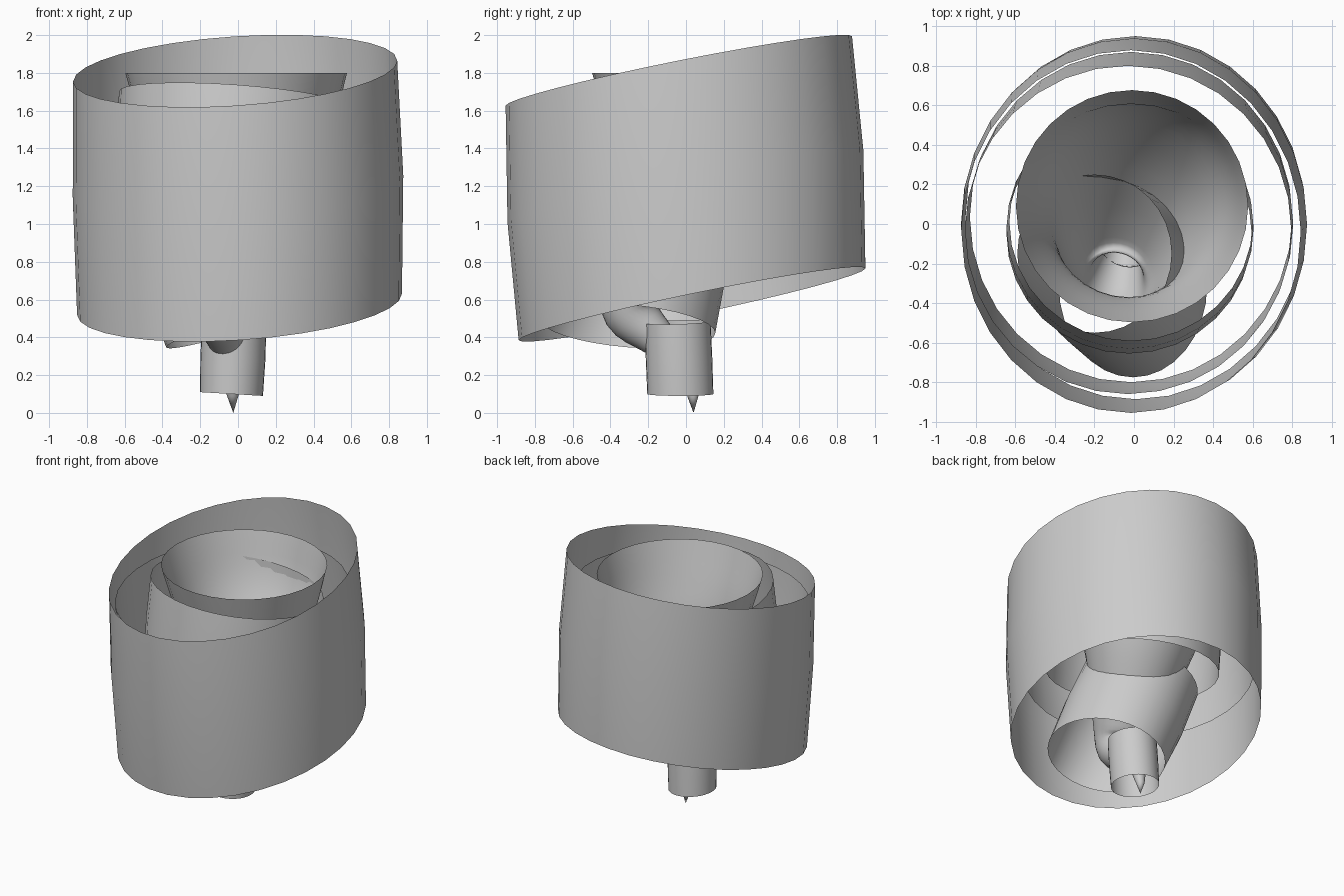
import bpy, bmesh, math
from mathutils import Vector

if "Cube" in bpy.data.objects:
    bpy.data.objects.remove(bpy.data.objects["Cube"])

SIDES = 32
grey = bpy.data.materials.new("plain grey")
grey.diffuse_color = (0.6, 0.6, 0.6, 1)
grey.use_nodes = True
grey.node_tree.nodes["Principled BSDF"].inputs["Base Color"].default_value = grey.diffuse_color


def loft(name, rings, tip=None):
    """Open skin through a list of rings of points, optionally closed to a tip."""
    bm = bmesh.new()
    rows = [[bm.verts.new(p) for p in ring] for ring in rings]
    n = SIDES
    for a, b in zip(rows, rows[1:]):
        for i in range(n):
            j = (i + 1) % n
            bm.faces.new((a[i], b[i], b[j], a[j]))
    if tip is not None:
        t = bm.verts.new(tip)
        for i in range(n):
            bm.faces.new((rows[-1][i], t, rows[-1][(i + 1) % n]))
    for f in bm.faces:
        f.smooth = True
    me = bpy.data.meshes.new(name)
    bm.to_mesh(me)
    bm.free()
    me.materials.append(grey)
    ob = bpy.data.objects.new(name, me)
    bpy.context.collection.objects.link(ob)
    return ob


def slanted_ring(x, y, z, rx, ry, sx, sy):
    """Ellipse seen as rx by ry from above, sloping by sx and sy."""
    pts = []
    for i in range(SIDES):
        a = 2 * math.pi * i / SIDES
        dx, dy = rx * math.cos(a), ry * math.sin(a)
        pts.append((x + dx, y + dy, z + sx * dx + sy * dy))
    return pts


# Nested open bands, each from its top ring down to its bottom ring
bands = {
    "outer_band": [(-.015, -.038, 1.81, .858, .917, .065, .2),
                   (0, -.003, 1.2, .875, .942, .065, .203),
                   (.008, .032, .575, .86, .918, .065, .207)],
    "second_band": [(-.03, -.03, 1.62, .825, .83, .042, .085),
                    (-.02, .0, 1.3, .825, .84, .05, .085),
                    (-.015, .035, 1.02, .815, .835, .06, .085)],
    "third_band": [(-.015, .01, 1.66, .615, .6, -.07, -.13),
                   (-.02, -.02, 1.35, .625, .61, -.07, -.13),
                   (-.025, -.05, 1.04, .62, .605, -.07, -.13)],
    "fourth_band": [(-.2, -.15, 1.09, .39, .4, .3, -.1),
                    (-.1, -.235, .76, .395, .445, .3, -.09),
                    (-.005, -.31, .46, .375, .465, .3, -.08)],
    "foot_band": [(-.02, -.045, .48, .17, .175, -.06, .03),
                  (-.027, -.037, .29, .172, .176, -.06, .015),
                  (-.035, -.03, .1, .167, .175, -.06, 0)],
}
for name, rings in bands.items():
    loft(name, [slanted_ring(*r) for r in rings])

# Bent funnel core: centre x, y, z and radius, from the mouth to near the tip
path = [(-.01, .09, 1.8, .587), (-.005, .09, 1.48, .5), (-.03, .02, 1.2, .395),
        (-.08, -.13, .9, .29), (-.105, -.26, .66, .205), (-.095, -.28, .52, .15),
        (-.065, -.15, .39, .1), (-.045, -.02, .26, .064), (-.028, .036, .09, .03)]


def spline(p0, p1, p2, p3, t):
    return 0.5 * (2 * p1 + (p2 - p0) * t + (2 * p0 - 5 * p1 + 4 * p2 - p3) * t * t
                  + (3 * p1 - p0 - 3 * p2 + p3) * t ** 3)


pts = [Vector(p) for p in path]
ends = [pts[0] * 2 - pts[1]] + pts + [pts[-1] * 2 - pts[-2]]
samples = [spline(*ends[i:i + 4], k / 4) for i in range(len(pts) - 1) for k in range(4)]
samples.append(pts[-1])

core_rings = []
for i, s in enumerate(samples):
    lo, hi = samples[max(i - 1, 0)], samples[min(i + 1, len(samples) - 1)]
    along = (lo - hi).to_3d().normalized()
    # The mouth is level; the rings gradually turn to follow the bend
    blend = min(1, i / 16) * 0.85
    if i == len(samples) - 1:
        blend = 0
    axis = Vector((0, 0, 1)).lerp(along, blend).normalized()
    u = (Vector((1, 0, 0)) - axis * axis.x).normalized()
    v = axis.cross(u)
    c, r = s.to_3d(), s[3]
    core_rings.append([c + u * r * math.cos(2 * math.pi * k / SIDES)
                       + v * r * math.sin(2 * math.pi * k / SIDES) for k in range(SIDES)])
loft("funnel_core", core_rings, tip=(-.025, .04, 0))
